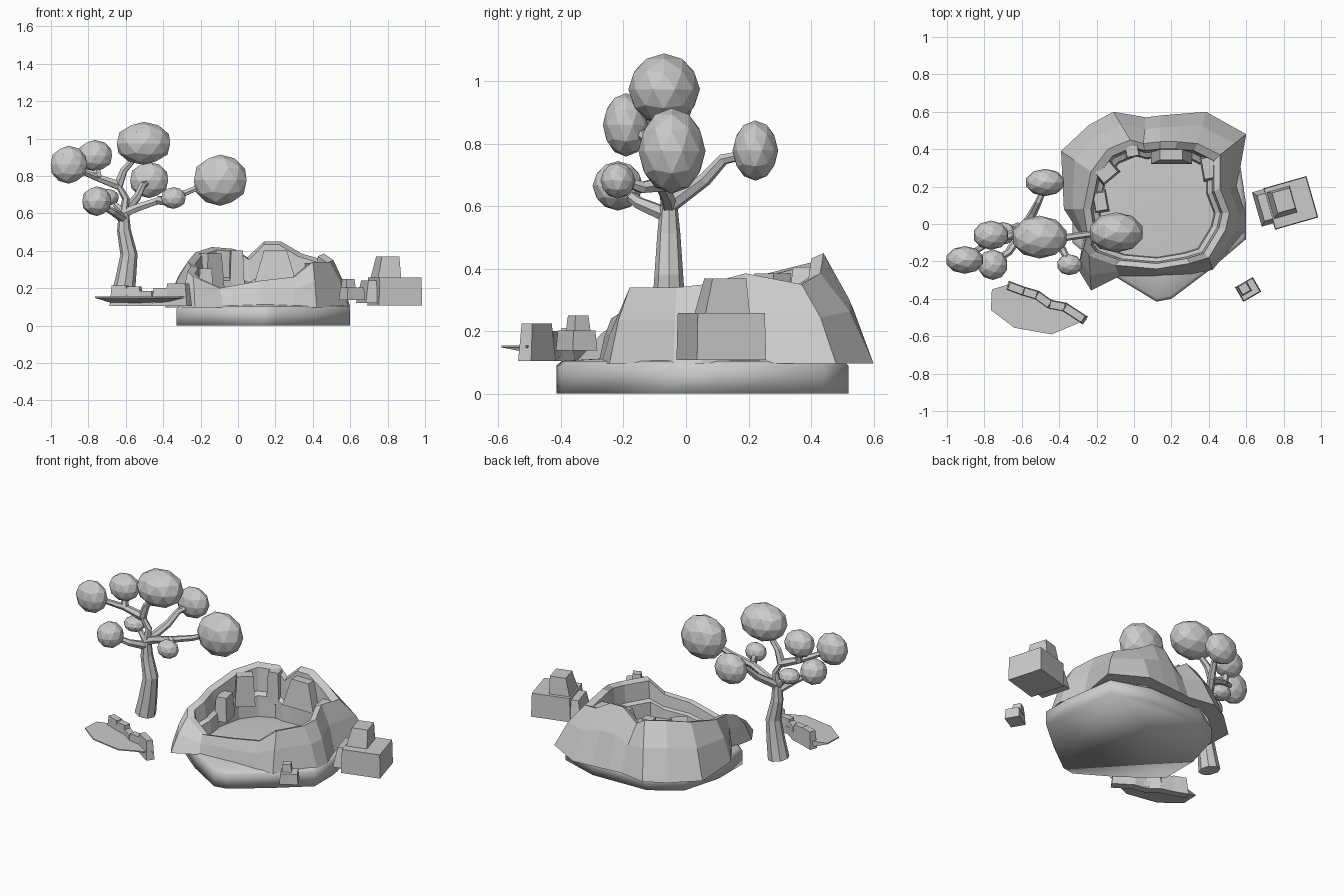
import bpy
import bmesh
from math import degrees, radians
from mathutils import Matrix, Vector

if "Cube" in bpy.data.objects:
    bpy.data.objects.remove(bpy.data.objects["Cube"], do_unlink=True)

stone = bpy.data.materials.new("plain grey")
stone.use_nodes = True
GREY = (0.6, 0.6, 0.6, 1)
stone.diffuse_color = GREY
stone.node_tree.nodes["Principled BSDF"].inputs["Base Color"].default_value = GREY


def add_mesh(name, mesh):
    mesh.name = name
    mesh.materials.clear()
    mesh.materials.append(stone)
    obj = bpy.data.objects.new(name, mesh)
    bpy.context.collection.objects.link(obj)
    return obj


def finish(name, bm):
    bmesh.ops.recalc_face_normals(bm, faces=bm.faces)
    mesh = bpy.data.meshes.new(name)
    bm.to_mesh(mesh)
    bm.free()
    return add_mesh(name, mesh)


def bridge(bm, lower, upper):
    """Join two closed rings of vertices with quads."""
    count = len(lower)
    for i in range(count):
        j = (i + 1) % count
        bm.faces.new((lower[i], lower[j], upper[j], upper[i]))


def rock(name, centre, size, turn=0, taper=0.8, lean=(0, 0)):
    """Block with a narrower, shifted top."""
    bm = bmesh.new()
    bmesh.ops.create_cube(bm, size=1)
    for v in bm.verts:
        if v.co.z > 0:
            v.co.x = v.co.x * taper + lean[0]
            v.co.y = v.co.y * taper + lean[1]
    bmesh.ops.scale(bm, vec=size, verts=bm.verts)
    place = Matrix.Translation(centre) @ Matrix.Rotation(radians(turn), 4, "Z")
    bmesh.ops.transform(bm, matrix=place, verts=bm.verts)
    return finish(name, bm)


def branch(name, points, start, end, sides=1):
    """Tapered faceted limb along a path."""
    curve = bpy.data.curves.new(name, "CURVE")
    curve.dimensions = "3D"
    curve.bevel_depth = 1
    curve.bevel_resolution = sides
    curve.use_fill_caps = True
    spline = curve.splines.new("POLY")
    spline.points.add(len(points) - 1)
    for i, (p, co) in enumerate(zip(spline.points, points)):
        p.co = (*co, 1)
        p.radius = start + (end - start) * i / (len(points) - 1)
    helper = bpy.data.objects.new(name + " path", curve)
    bpy.context.collection.objects.link(helper)
    bpy.context.view_layer.update()
    graph = bpy.context.evaluated_depsgraph_get()
    mesh = bpy.data.meshes.new_from_object(helper.evaluated_get(graph))
    bpy.data.objects.remove(helper, do_unlink=True)
    for face in mesh.polygons:
        face.use_smooth = False
    return add_mesh(name, mesh)


# Smooth slab with straight sides and a softly domed top
outline = [(.12, -.415), (.2, -.4), (.4, -.25), (.6, -.08), (.6, .1), (.55, .44), (.3, .52),
           (-.08, .51), (-.26, .39), (-.33, .14), (-.33, -.1), (-.12, -.27)]
middle = Vector((.13, .05))
bm = bmesh.new()
rings = []
for grow, z in ((1, 0), (1, .09), (.96, .105), (.6, .115)):
    ring = []
    for p in outline:
        q = middle + (Vector(p) - middle) * grow
        ring.append(bm.verts.new((q.x, q.y, z)))
    rings.append(ring)
for lower, upper in zip(rings, rings[1:]):
    bridge(bm, lower, upper)
bm.faces.new(rings[0])
bm.faces.new(rings[-1])
base = finish("base", bm)
for face in base.data.polygons:
    face.use_smooth = True

# Crater wall: foot x, foot y, rim x, rim y, rim height
stations = [
    (-.23, -.355, -.24, -.17, .26), (-.08, -.28, -.1, -.22, .2),
    (.12, -.28, .12, -.24, .24), (.3, -.27, .3, -.21, .26),
    (.42, -.245, .4, -.18, .34), (.59, -.04, .49, -.03, .34),
    (.6, .05, .51, .06, .35), (.55, .2, .46, .19, .385),
    (.6, .48, .46, .37, .35), (.385, .6, .34, .43, .385),
    (.26, .59, .23, .44, .45), (.14, .58, .14, .44, .45), (.065, .57, .05, .43, .365),
    (-.11, .6, -.02, .45, .41), (-.24, .53, -.14, .4, .42),
    (-.39, .39, -.23, .28, .39), (-.375, .08, -.27, .08, .34),
    (-.27, -.08, -.25, -.05, .32), (-.3, -.24, -.27, -.13, .29)]
# Each layer: blend from foot to rim, shrink towards the middle, share of height
layers = [(0, .84, 0), (0, 1, 0), (.45, 1, .58), (1, 1, 1), (1, .9, .95), (1, .87, .5),
          (1, .8, .45), (1, .78, 0)]
bm = bmesh.new()
rings = []
for blend, shrink, rise in layers:
    ring = []
    for fx, fy, rx, ry, height in stations:
        p = Vector((fx, fy)).lerp(Vector((rx, ry)), blend)
        p = middle + (p - middle) * shrink
        ring.append(bm.verts.new((p.x, p.y, .097 + (height - .097) * rise)))
    rings.append(ring)
for lower, upper in zip(rings, rings[1:]):
    bridge(bm, lower, upper)
finish("crater_wall", bm)

# Blocks set into the inner side of the wall
rock("back_boulder", (.2, .37, .32), (.22, .1, .17), 0, .55)
rock("back_pillar", (-.01, .39, .3), (.08, .07, .2), 10)
rock("left_boulder", (-.15, .28, .29), (.12, .1, .19), 40)
rock("left_ledge_block", (-.18, .12, .23), (.08, .12, .15), 10)
rock("right_boulder", (.4, .3, .26), (.08, .14, .15), 10)

# Loose rocks on the right
rock("large_rock_lower", (.838, .113, .183), (.24, .23, .15), 16, .97)
rock("large_rock_side", (.7, .09, .18), (.09, .19, .12), 16, .75, (.12, 0))
rock("large_rock_upper", (.79, .115, .308), (.13, .15, .12), 16, .75, (.1, .05))
rock("small_rock_lower", (.61, -.35, .17), (.11, .09, .065), 30, .9)
rock("small_rock_upper", (.59, -.345, .22), (.06, .06, .06), 30, .8)

# Ground wedge, thin in front and thick under the jagged stone ridge
front_edge = [(-.76, -.35), (-.765, -.46), (-.64, -.555), (-.44, -.59), (-.25, -.51)]
back_edge = [(-.4, -.42), (-.52, -.37), (-.66, -.32)]
bm = bmesh.new()
low = [bm.verts.new((x, y, .148)) for x, y in front_edge]
low += [bm.verts.new((x, y, .115)) for x, y in back_edge]
high = [bm.verts.new((x, y, .155)) for x, y in front_edge + back_edge]
bridge(bm, low, high)
bm.faces.new(low)
bm.faces.new(high)
finish("ground_patch", bm)
path = [(-.67, -.33), (-.59, -.36), (-.52, -.38), (-.45, -.43), (-.37, -.445), (-.27, -.51)]
tops = (.215, .21, .185, .2, .225)
for i, top in enumerate(tops):
    a, b = Vector(path[i]), Vector(path[i + 1])
    mid, along = (a + b) / 2, b - a
    turn = Vector((1, 0)).angle_signed(along)
    rock("ridge_stone", (mid.x, mid.y, (top + .105) / 2),
         (along.length * 1.2, .05, top - .105), -degrees(turn), .8)

# Tree trunk and limbs
fork = (-.61, -.055, .6)
knee = (-.64, -.055, .75)
elbow = (-.75, -.08, .79)
joint = (-.42, -.08, .67)
branch("trunk", [(-.62, -.055, .135), (-.6, -.055, .25), (-.583, -.055, .38), (-.61, -.055, .51), fork],
       .064, .028, 2)
limbs = {
    "upper_limb": [fork, (-.6, -.05, .68), knee],
    "top_branch": [knee, (-.61, -.06, .83), (-.53, -.07, .92)],
    "left_branch": [knee, elbow, (-.87, -.16, .84)],
    "left_twig": [elbow, (-.76, -.06, .87)],
    "low_left_branch": [(-.61, -.055, .57), (-.67, -.15, .61), (-.74, -.2, .65)],
    "inner_twig": [fork, (-.66, -.05, .65)],
    "back_branch": [fork, (-.54, .06, .685), (-.51, .12, .75), (-.48, .19, .765)],
    "right_branch": [fork, (-.54, -.06, .63), joint, (-.28, -.06, .71), (-.16, -.045, .76)],
    "right_twig": [joint, (-.38, -.14, .66), (-.35, -.2, .68)],
}
for name, points in limbs.items():
    branch(name, points, .026, .015)

# Faceted foliage: centre and radii
foliage = [
    ((-.505, -.07, .974), (.148, .113, .113)), ((-.095, -.045, .777), (.146, .106, .135)),
    ((-.905, -.192, .86), (.1, .073, .1)), ((-.765, -.06, .908), (.095, .077, .083)),
    ((-.755, -.218, .665), (.08, .08, .078)), ((-.475, .222, .778), (.105, .072, .095)),
    ((-.345, -.218, .682), (.067, .055, .057)), ((-.7, -.05, .685), (.065, .06, .045))]
for centre, radii in foliage:
    bm = bmesh.new()
    bmesh.ops.create_icosphere(bm, subdivisions=2, radius=1.015)
    bmesh.ops.scale(bm, vec=radii, verts=bm.verts)
    bmesh.ops.translate(bm, vec=centre, verts=bm.verts)
    finish("foliage", bm)
